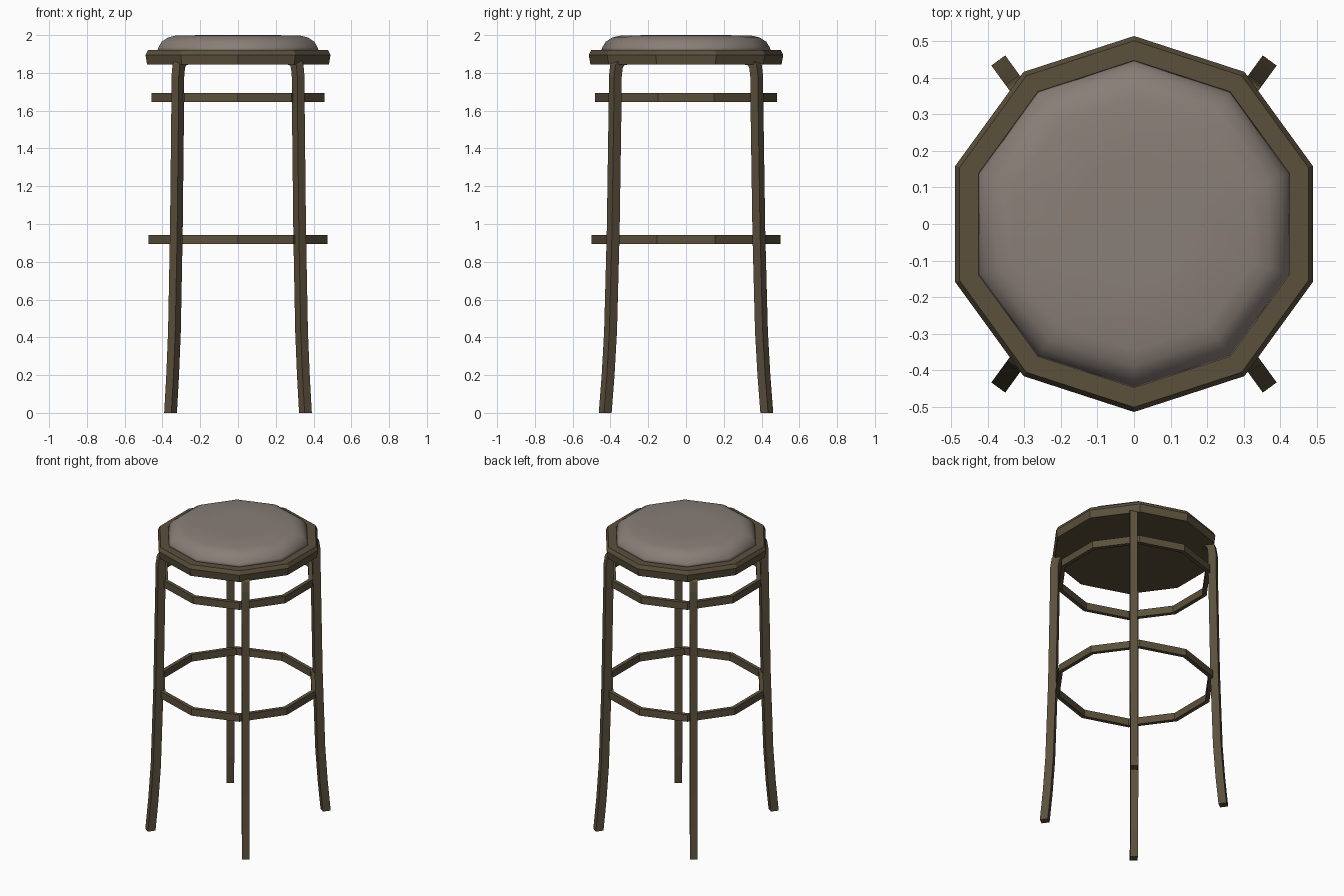
import bpy, bmesh
from math import sin, cos, pi, radians
from mathutils import Vector

cube = bpy.data.objects.get("Cube")
if cube:
    bpy.data.objects.remove(cube, do_unlink=True)

SIDES = 10


def material(name, color):
    m = bpy.data.materials.new(name)
    m.use_nodes = True
    m.diffuse_color = (*color, 1)
    m.node_tree.nodes["Principled BSDF"].inputs["Base Color"].default_value = (*color, 1)
    return m


wood = material("dark wood", (0.105, 0.08, 0.045))
fabric = material("grey fabric", (0.25, 0.21, 0.185))


def finish(name, bm, mat):
    bmesh.ops.recalc_face_normals(bm, faces=bm.faces)
    mesh = bpy.data.meshes.new(name)
    bm.to_mesh(mesh)
    bm.free()
    mesh.materials.append(mat)
    obj = bpy.data.objects.new(name, mesh)
    bpy.context.collection.objects.link(obj)
    return obj


def skin(bm, loops, closed):
    """Bridge vertex loops in order; close the tube or cap its ends."""
    rings = [[bm.verts.new(p) for p in loop] for loop in loops]
    n = len(rings[0])
    pairs = list(zip(rings, rings[1:]))
    if closed:
        pairs.append((rings[-1], rings[0]))
    else:
        bm.faces.new(rings[0])
        bm.faces.new(rings[-1])
    for a, b in pairs:
        for i in range(n):
            j = (i + 1) % n
            bm.faces.new((a[i], a[j], b[j], b[i]))


def turned(name, profile, mat, closed=False):
    """Ten-sided turned shape from (radius, height) points."""
    loops = []
    for r, z in profile:
        angles = [pi / 2 + 2 * pi * i / SIDES for i in range(SIDES)]
        loops.append([(r * cos(a), r * sin(a), z) for a in angles])
    bm = bmesh.new()
    skin(bm, loops, closed)
    return finish(name, bm, mat)


# Seat frame and padded cushion
turned("seat_frame", [(0.506, 1.845), (0.515, 1.895), (0.502, 1.92), (0.45, 1.92)], wood)
cushion = turned("seat_cushion", [(0.45, 1.915), (0.443, 1.935), (0.425, 1.965),
                                  (0.39, 1.987), (0.345, 1.998), (0.18, 2.0)], fabric)
for poly in cushion.data.polygons:
    poly.use_smooth = True

# Bracing rings
for name, r, low, high in (("upper_ring", 0.481, 1.645, 1.693),
                           ("lower_ring", 0.499, 0.895, 0.942)):
    turned(name, [(r, low), (r, high), (r - 0.027, high), (r - 0.027, low)], wood, True)

# Legs: square bar swept along a bent path that curls in under the seat
PATH = [(0.556, 0), (0.537, 0.2), (0.521, 0.43), (0.504, 0.95), (0.491, 1.65),
        (0.49, 1.78), (0.482, 1.835), (0.46, 1.862), (0.42, 1.87), (0.34, 1.87)]
DEPTH, WIDTH, OFFSET = 0.05, 0.047, 0.0375
radial = Vector((cos(radians(54)), sin(radians(54)), 0))
side = Vector((radial.y, -radial.x, 0))
up = Vector((0, 0, 1))


def leg(name, sx, sy):
    points = [radial * r + side * OFFSET + up * z for r, z in PATH]
    loops = []
    for i, p in enumerate(points):
        tangent = (points[min(i + 1, len(points) - 1)] - points[max(i - 1, 0)]).normalized()
        out = up if i == len(points) - 1 else side.cross(tangent)
        if i == 0:
            out = radial
        elif out.dot(radial + up) < 0:
            out = -out
        corners = [p + out * (a * DEPTH / 2) + side * (b * WIDTH / 2)
                   for a, b in ((-1, -1), (1, -1), (1, 1), (-1, 1))]
        loops.append([(c.x * sx, c.y * sy, c.z) for c in corners])
    bm = bmesh.new()
    skin(bm, loops, False)
    finish(name, bm, wood)


for sy, end in ((-1, "front"), (1, "back")):
    for sx, hand in ((1, "left"), (-1, "right")):
        leg(f"{end}_{hand}_leg", sx, sy)
